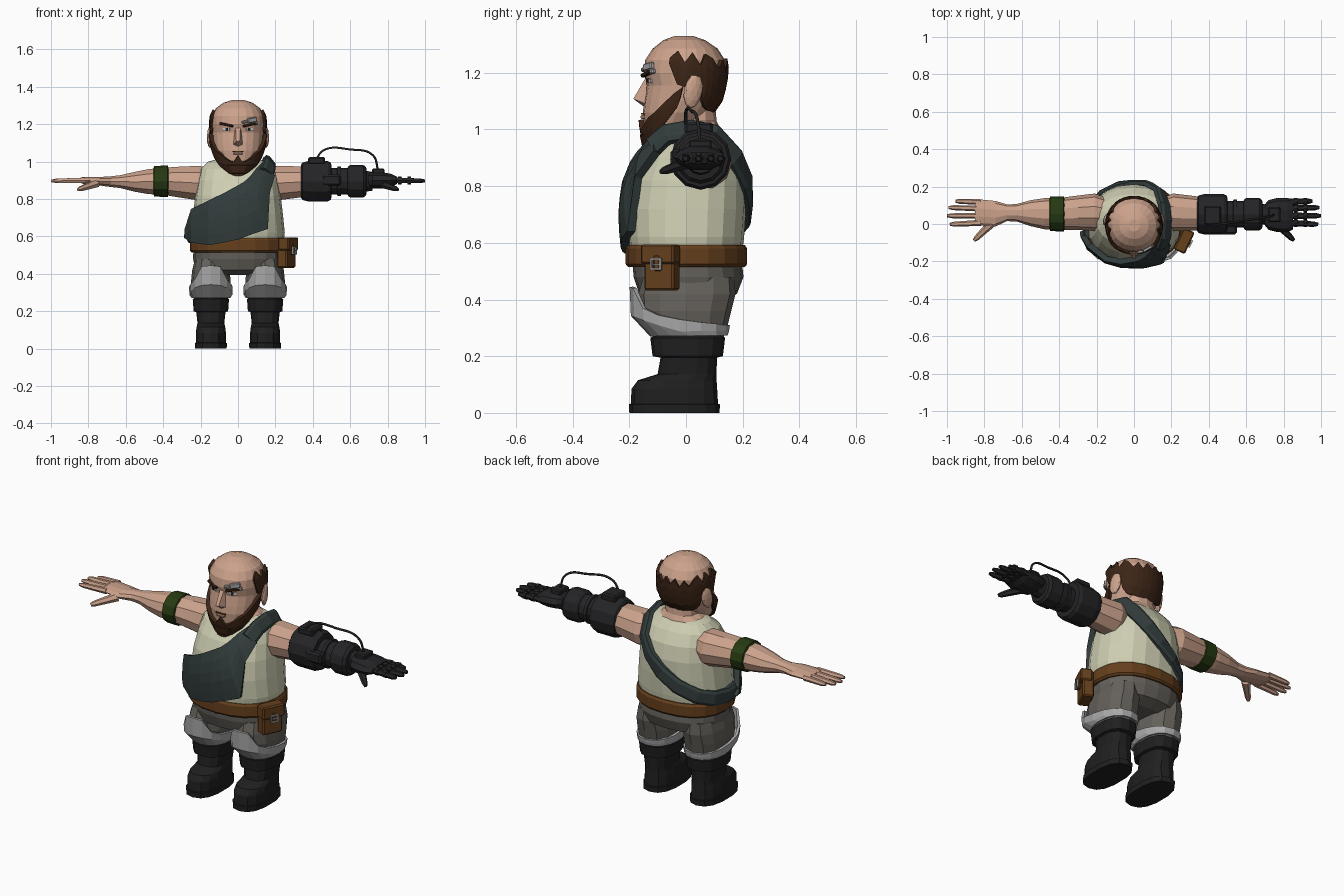
import bpy, bmesh
from math import sin, cos, pi, radians
from mathutils import Vector, Matrix, Euler


def material(name, r, g, b):
    m = bpy.data.materials.new(name)
    m.diffuse_color = (r, g, b, 1)
    return m


SKIN = material("skin", .60, .36, .26)
SHIRT = material("shirt", .62, .62, .45)
PANTS = material("pants", .13, .12, .105)
PLATE = material("plate", .40, .40, .40)
BOOT = material("boot", .014, .014, .014)
BAG = material("bag", .032, .045, .045)
LEATHER = material("leather", .13, .05, .012)
GREEN = material("green", .02, .042, .006)
METAL = material("dark_metal", .018, .018, .02)
HAIR = material("hair", .045, .018, .008)
EYE = material("eye", .75, .75, .75)


def finish(name, bm, mat, thick=0):
    bmesh.ops.recalc_face_normals(bm, faces=bm.faces[:])
    me = bpy.data.meshes.new(name)
    bm.to_mesh(me)
    bm.free()
    me.materials.append(mat)
    ob = bpy.data.objects.new(name, me)
    bpy.context.collection.objects.link(ob)
    if thick:
        mod = ob.modifiers.new("thickness", 'SOLIDIFY')
        mod.thickness, mod.offset = thick, 0
    return ob


def loft(name, rings, mat, closed=True, cap=True, thick=0):
    """Skin a list of equal-length point rings (or open rows)."""
    bm = bmesh.new()
    vs = [[bm.verts.new(p) for p in r] for r in rings]
    n = len(vs[0])
    for a, b in zip(vs, vs[1:]):
        for i in range(n if closed else n - 1):
            j = (i + 1) % n
            bm.faces.new((a[i], a[j], b[j], b[i]))
    if closed and cap:
        bm.faces.new(vs[0])
        bm.faces.new(vs[-1])
    return finish(name, bm, mat, thick)


def on_ring(row, t, p=2.3, cx=0, off=0):
    """Point at angle t (0 = front) on a row of (z, half width, front y, back y)."""
    z, rx, yf, yb = row
    s, c = sin(t), cos(t)
    f = lambda v: abs(v) ** (2 / p) * (1 if v > 0 else -1)
    return Vector((cx + (rx + off) * f(s), (yf + yb) / 2 - ((yb - yf) / 2 + off) * f(c), z))


def at(table, z):
    for a, b in zip(table, table[1:]):
        if z <= b[0]:
            k = max(0, (z - a[0]) / (b[0] - a[0]))
            return [z] + [u + (v - u) * k for u, v in zip(a[1:], b[1:])]
    return [z] + list(table[-1][1:])


def stack(name, table, mat, n=16, p=2.3, cx=0, **kw):
    return loft(name, [[on_ring(r, 2 * pi * i / n, p, cx) for i in range(n)] for r in table], mat, **kw)


def limb(name, rows, mat, side, n=10):
    """Rows of (x, centre y, y radius, centre z, z radius) along the arm."""
    return loft(name, [[(side * x, y + ry * cos(2 * pi * i / n), z + rz * sin(2 * pi * i / n))
                        for i in range(n)] for x, y, ry, z, rz in rows], mat)


def box(name, loc, size, mat, rot=(0, 0, 0), bevel=0):
    bm = bmesh.new()
    bmesh.ops.create_cube(bm, size=1, matrix=Matrix.Diagonal((*size, 1)))
    if bevel:
        bmesh.ops.bevel(bm, geom=bm.edges[:], offset=bevel, segments=1, affect='EDGES')
    bm.transform(Matrix.Translation(loc) @ Euler(rot).to_matrix().to_4x4())
    return finish(name, bm, mat)


def rod(name, a, b, r1, r2, mat, n=6):
    a, b = Vector(a), Vector(b)
    q = (b - a).to_track_quat('Z', 'Y').to_matrix()
    ring = lambda c, r: [c + q @ Vector((r * cos(2 * pi * i / n), r * sin(2 * pi * i / n), 0)) for i in range(n)]
    return loft(name, [ring(a, r1), ring(a.lerp(b, .85), r2), ring(b, r2 * .6)], mat)


# Torso and belt
TORSO = [(.54, .24, -.195, .195), (.62, .25, -.205, .205), (.72, .24, -.21, .212), (.82, .228, -.195, .212),
         (.90, .215, -.16, .195), (.96, .2, -.115, .16), (1.0, .16, -.06, .125), (1.01, .12, -.04, .1)]
stack("tank_top", TORSO, SHIRT, 20)
stack("belt", [(.515, .247, -.205, .208), (.525, .257, -.213, .216), (.58, .257, -.213, .216),
               (.592, .25, -.205, .208)], LEATHER, 20)

# Hips, legs, knee guards and boots
stack("hips", [(.395, .19, -.1, .12), (.42, .228, -.165, .18), (.48, .24, -.185, .203), (.55, .238, -.19, .195)], PANTS, 20)
for s in (-1, 1):
    c = s * .145
    stack("trouser_leg", [(.26, .088, -.11, .13), (.3, .1, -.14, .145), (.36, .106, -.165, .16),
                          (.42, .1, -.168, .175), (.48, .085, -.15, .17)], PANTS, 12, cx=c)
    rows = []
    for k, (rx, yf, yb) in enumerate([(.098, -.122, .14), (.108, -.188, .145), (.11, -.192, .148)]):
        ring = []
        for i in range(16):
            t = 2 * pi * i / 16
            a = min(i, 16 - i)
            top = (.445, .44, .37, .345, .33, .32, .315, .31, .31)[a]
            ring.append(on_ring(((.275, .29 + .055 * max(0, cos(t)), top)[k], rx, yf, yb), t, 2.3, c))
        rows.append(ring)
    loft("knee_guard", rows, PLATE, cap=False, thick=.014)
    stack("boot", [(0, .086, -.2, .118), (.03, .088, -.202, .12), (.032, .082, -.195, .113), (.085, .082, -.192, .11),
                   (.115, .078, -.17, .108), (.137, .073, -.1, .107), (.195, .08, -.09, .11), (.2, .094, -.118, .13),
                   (.265, .099, -.126, .138), (.27, .09, -.115, .13)], BOOT, 14, 2.5, c)

# Chest bag wrapped on the torso: columns of (bottom x, z, top x, z)
COLS = [(-.275, .595, -.272, .637), (-.24, .57, -.24, .745), (-.15, .555, -.15, .79), (-.07, .57, -.07, .83),
        (0, .585, 0, .868), (.08, .615, .03, .885), (.155, .64, .06, .912), (.163, .83, .095, .955), (.19, .92, .13, .99)]
rows = []
for x0, z0, x1, z1 in COLS:
    col = []
    for k in range(6):
        x, z = x0 + (x1 - x0) * k / 5, z0 + (z1 - z0) * k / 5
        _, rx, yf, yb = at(TORSO, z)
        u = min(1, abs(x) / (rx + .03))
        col.append((x, (yf + yb) / 2 - ((yb - yf) / 2 + .015) * (1 - u ** 2.3) ** (1 / 2.3), z))
    rows.append(col)
loft("chest_bag", rows, BAG, closed=False, thick=.03)

# Strap over the shoulder and across the back
PATH = [Vector(p) for p in [(.155, -.12, .94), (.17, -.07, .985), (.172, .02, 1.0), (.165, .1, .985), (.14, .175, .9),
                            (.08, .212, .82), (0, .22, .75), (-.09, .208, .69), (-.18, .16, .64), (-.235, .09, .615),
                            (-.257, 0, .605), (-.255, -.08, .61)]]
rings = []
for i, p in enumerate(PATH):
    tan = (PATH[min(i + 1, len(PATH) - 1)] - PATH[max(i - 1, 0)]).normalized()
    nor = p - Vector((0, .02, min(p.z, .86)))
    nor = (nor - tan * nor.dot(tan)).normalized()
    wid = tan.cross(nor)
    rings.append([p + wid * a + nor * b for a, b in
                  [(-.04, -.015), (-.04, .006), (-.025, .016), (.025, .016), (.04, .006), (.04, -.015)]])
loft("shoulder_strap", rings, BAG)

# Belt pouch with flap and buckle
turn = Matrix.Rotation(radians(65), 3, 'Z')
mid = Vector((.258, -.085, .51))
for name, o, size, mat in [("pouch", (0, 0, 0), (.115, .06, .155), LEATHER), ("pouch_flap", (0, -.012, .05), (.128, .064, .07), LEATHER),
                           ("pouch_tab", (0, -.036, .02), (.03, .02, .06), LEATHER)]:
    box(name, mid + turn @ Vector(o), size, mat, (0, 0, radians(65)), .007)
for dx, dz, w, h in [(-.018, 0, .007, .042), (.018, 0, .007, .042), (0, .018, .042, .007), (0, -.018, .042, .007), (.005, 0, .03, .005)]:
    box("pouch_buckle", mid + turn @ Vector((dx, -.049, .015 + dz)), (w, .01, h), PLATE, (0, 0, radians(65)))

# Neck and head
stack("neck", [(.96, .15, -.09, .13), (1.005, .125, -.065, .12), (1.03, .09, -.06, .108), (1.12, .085, -.06, .1)], SKIN, 12)
HEAD = [(.94, .05, -.13, -.03), (.99, .1, -.145, .02), (1.06, .128, -.152, .085), (1.1, .134, -.148, .115), (1.155, .138, -.138, .13),
        (1.2, .141, -.15, .137), (1.245, .139, -.144, .137), (1.285, .118, -.118, .112), (1.315, .078, -.08, .068), (1.33, .03, -.04, .025)]
stack("head", HEAD, SKIN, 20, 2.1)


def shell(name, lo, hi, step, start, off, thick):
    """Hair patch: bottom and top heights per angle step, on the head surface."""
    cols = []
    for t, a, b in zip(range(start, start + step * len(lo), step), lo, hi):
        cols.append([on_ring(at(HEAD, a + (b - a) * k / 4), radians(t), 2.1, 0, off) for k in range(5)])
    loft(name, cols, HAIR, closed=False, thick=thick)


lo = [1.235, 1.16, 1.15, 1.185, 1.18, 1.10, 1.08, 1.07, 1.07, 1.065, 1.065, 1.065]
hi = [1.25, 1.275, 1.235, 1.27, 1.225, 1.265, 1.25, 1.215, 1.245, 1.21, 1.25, 1.22]
shell("hair", lo + lo[-2::-1], hi + hi[-2::-1], 10, 70, .005, .018)
lo = [.925, .925, .928, .935, .945, .96, .985, 1.02, 1.08]
hi = [1.035, 1.0, 1.005, 1.02, 1.045, 1.06, 1.09, 1.125, 1.15]
shell("beard", lo[:0:-1] + lo, hi[:0:-1] + hi, 11, -88, .006, .024)
stack("chin_beard", [(.918, .025, -.13, -.08), (.94, .062, -.155, -.03), (.98, .095, -.163, .0), (1.0, .085, -.15, 0)], HAIR, 14)

# Face details
bm = bmesh.new()
v = [bm.verts.new(p) for p in [(-.013, -.138, 1.19), (.013, -.138, 1.19), (.009, -.186, 1.108), (-.009, -.186, 1.108),
                               (-.027, -.14, 1.09), (.027, -.14, 1.09), (0, -.148, 1.08)]]
for f in [(0, 1, 2, 3), (0, 3, 4), (1, 5, 2), (3, 2, 6), (4, 3, 6), (2, 5, 6)]:
    bm.faces.new([v[i] for i in f])
finish("nose", bm, SKIN)
box("mouth", (0, -.152, 1.055), (.06, .012, .005), LEATHER)
box("lower_lip", (0, -.151, 1.044), (.05, .018, .014), SKIN, bevel=.004)
for s in (-1, 1):
    t = s * radians(25)
    turn_z = (0, -s * .2, s * .4)
    box("eyebrow", on_ring(at(HEAD, 1.197), t, 2.1), (.075, .022, .013), HAIR, turn_z, .003)
    box("eye_white", on_ring(at(HEAD, 1.172), t, 2.1), (.04, .008, .014), EYE, (0, 0, s * .4))
    box("pupil", on_ring(at(HEAD, 1.173), t * .95, 2.1, 0, .003), (.012, .008, .014), METAL, (0, 0, s * .4))
    bm = bmesh.new()
    bmesh.ops.create_icosphere(bm, subdivisions=2, radius=1, matrix=Matrix.Translation((s * .148, .025, 1.135)) @
                               Euler((-.2, 0, s * .3)).to_matrix().to_4x4() @ Matrix.Diagonal((.016, .034, .062, 1)))
    finish("ear", bm, SKIN)
for t, z, w, h in [(30, 1.222, .055, .026), (13, 1.212, .03, .014), (40, 1.205, .025, .018)]:
    box("brow_implant", on_ring(at(HEAD, z), radians(t), 2.1, 0, .003), (w, .018, h), PLATE, (0, -.15, radians(t)), .004)

# Bare arm with arm band
limb("bare_arm", [(.14, .055, .08, .89, .08), (.21, .063, .1, .885, .097), (.3, .06, .092, .89, .088), (.4, .054, .085, .895, .076),
                  (.48, .055, .083, .893, .07), (.55, .058, .07, .892, .056), (.63, .06, .046, .893, .036), (.68, .06, .045, .893, .03),
                  (.74, .055, .068, .895, .024), (.83, .062, .07, .9, .019), (.85, .064, .06, .9, .012)], SKIN, -1)
limb("arm_band", [(.372, .054, .085, .895, .075), (.376, .054, .094, .895, .084), (.448, .054, .092, .895, .082),
                  (.452, .054, .08, .895, .07)], GREEN, -1, 12)

# Mechanical arm
limb("upper_arm", [(.14, .055, .08, .89, .08), (.21, .063, .1, .885, .097), (.36, .055, .09, .893, .085)], SKIN, 1)
limb("arm_housing", [(x, .052, r, .895, r) for x, r in [(.338, .09), (.345, .1), (.375, .108), (.48, .108), (.498, .098), (.5, .07),
                     (.53, .07), (.532, .078), (.55, .078), (.552, .07), (.585, .07), (.59, .08), (.6, .087), (.67, .087),
                     (.685, .075), (.688, .055), (.72, .05)]], METAL, 1, 12)
limb("metal_palm", [(.69, .05, .045, .9, .04), (.72, .048, .08, .9, .046), (.77, .048, .092, .9, .046), (.82, .048, .092, .9, .036),
                    (.85, .05, .08, .9, .02)], METAL, 1)
box("upper_socket", (.42, .045, 1.005), (.09, .1, .04), METAL, bevel=.008)
box("wrist_socket", (.75, .05, .948), (.065, .08, .03), METAL, bevel=.006)
box("elbow_pad", (.5, -.03, .9), (.1, .05, .06), METAL, bevel=.01)
cu = bpy.data.curves.new("cable", 'CURVE')
cu.dimensions, cu.bevel_depth, cu.bevel_resolution = '3D', .006, 1
sp = cu.splines.new('BEZIER')
pts = [(.415, .0, 1.01), (.46, .0, 1.062), (.6, .02, 1.065), (.72, .04, 1.035), (.75, .05, .95)]
sp.bezier_points.add(len(pts) - 1)
for b, p in zip(sp.bezier_points, pts):
    b.co = p
    b.handle_left_type = b.handle_right_type = 'AUTO'
cu.materials.append(METAL)
bpy.context.collection.objects.link(bpy.data.objects.new("cable", cu))

# Fingers and thumbs
for s, mat, r in [(-1, SKIN, .0165), (1, METAL, .018)]:
    for y0, y1, x in [(.118, .122, .955), (.083, .088, .992), (.044, .044, 1.0), (.006, -.002, .985)]:
        rod("finger", (s * .82, y0, .9), (s * x, y1, .897), r, r * .8, mat)
        if s > 0:
            for kx in (.855, .905):
                rod("knuckle", (kx, y0, .899), (kx + .022, y0, .899), .021, .021, mat, 8)
    rod("thumb", (s * .755, .01, .885), (s * .855, -.088, .85), .024, .015, mat)
